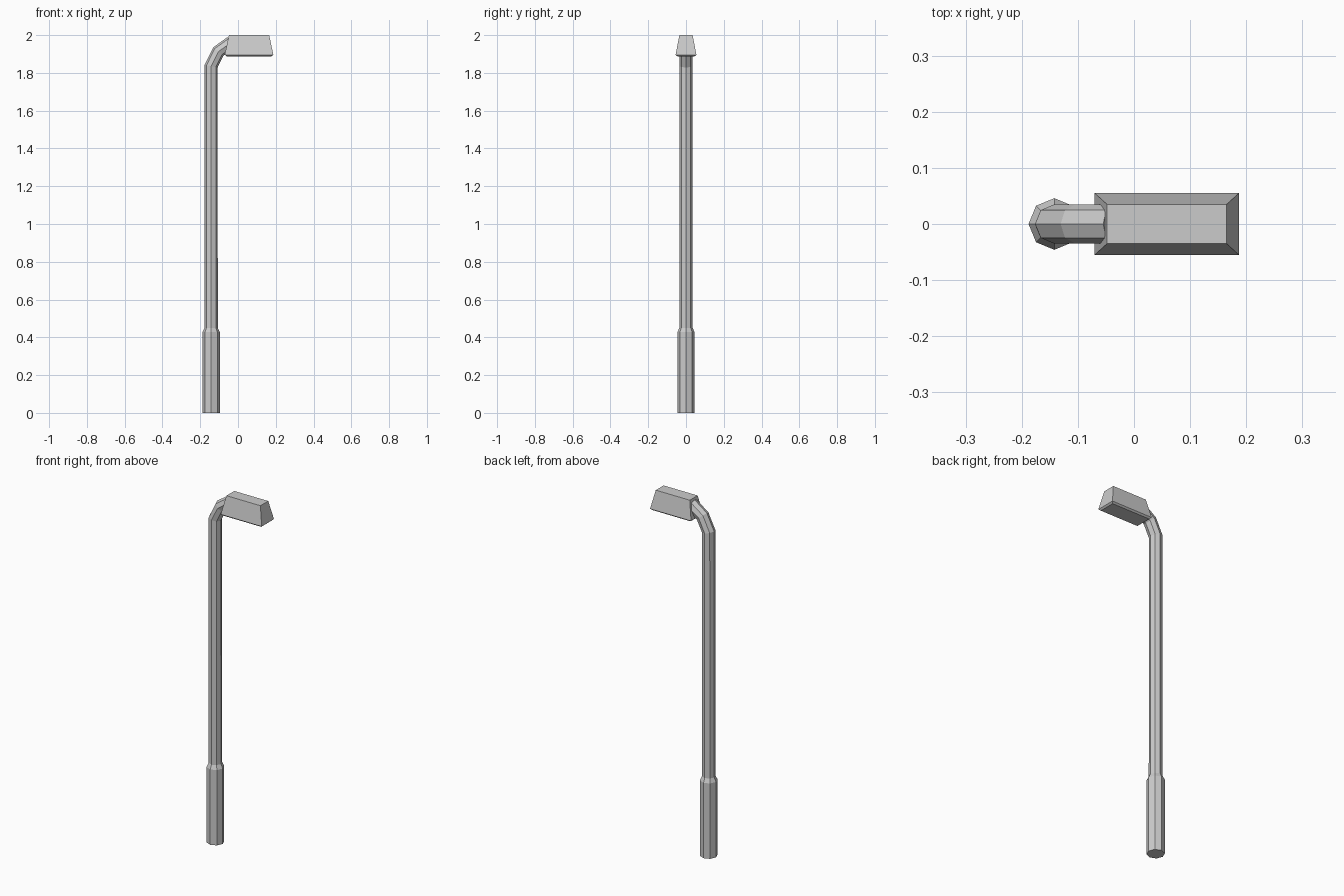
import bpy, bmesh, math
from mathutils import Vector

if "Cube" in bpy.data.objects:
    bpy.data.objects.remove(bpy.data.objects["Cube"])


def loft(name, rings):
    """Skin a list of equal-length rings into a closed solid."""
    bm = bmesh.new()
    rows = [[bm.verts.new(p) for p in r] for r in rings]
    n = len(rows[0])
    for a, b in zip(rows, rows[1:]):
        for i in range(n):
            j = (i + 1) % n
            bm.faces.new((a[i], a[j], b[j], b[i]))
    bm.faces.new(rows[0][::-1])
    bm.faces.new(rows[-1])
    bmesh.ops.recalc_face_normals(bm, faces=bm.faces[:])
    mesh = bpy.data.meshes.new(name)
    bm.to_mesh(mesh)
    bm.free()
    obj = bpy.data.objects.new(name, mesh)
    bpy.context.collection.objects.link(obj)
    return obj


def octagon(x, z, r, tilt):
    """Eight-sided ring; tilt leans its axis from vertical toward +x."""
    t = math.radians(tilt)
    side = Vector((math.cos(t), 0, -math.sin(t)))
    centre = Vector((x, 0, z))
    return [centre + side * r * math.cos(k * math.pi / 4)
            + Vector((0, r * math.sin(k * math.pi / 4), 0)) for k in range(8)]


def rectangle(x0, x1, hy, z):
    return [(x0, -hy, z), (x1, -hy, z), (x1, hy, z), (x0, hy, z)]


# Post: thick base sleeve, slim shaft and bent arm (x, z, radius, tilt)
path = [(-0.142, 0, 0.046, 0), (-0.142, 0.427, 0.046, 0),
        (-0.142, 0.45, 0.035, 0), (-0.142, 1.836, 0.035, 12),
        (-0.104, 1.913, 0.035, 40), (-0.035, 1.961, 0.035, 55)]
loft("lamp_post", [octagon(*p) for p in path])

# Lamp head: tapered box with a small chamfer around the underside
loft("lamp_head", [rectangle(-0.061, 0.178, 0.046, 1.888),
                   rectangle(-0.07, 0.187, 0.055, 1.896),
                   rectangle(-0.048, 0.165, 0.035, 2.0)])
